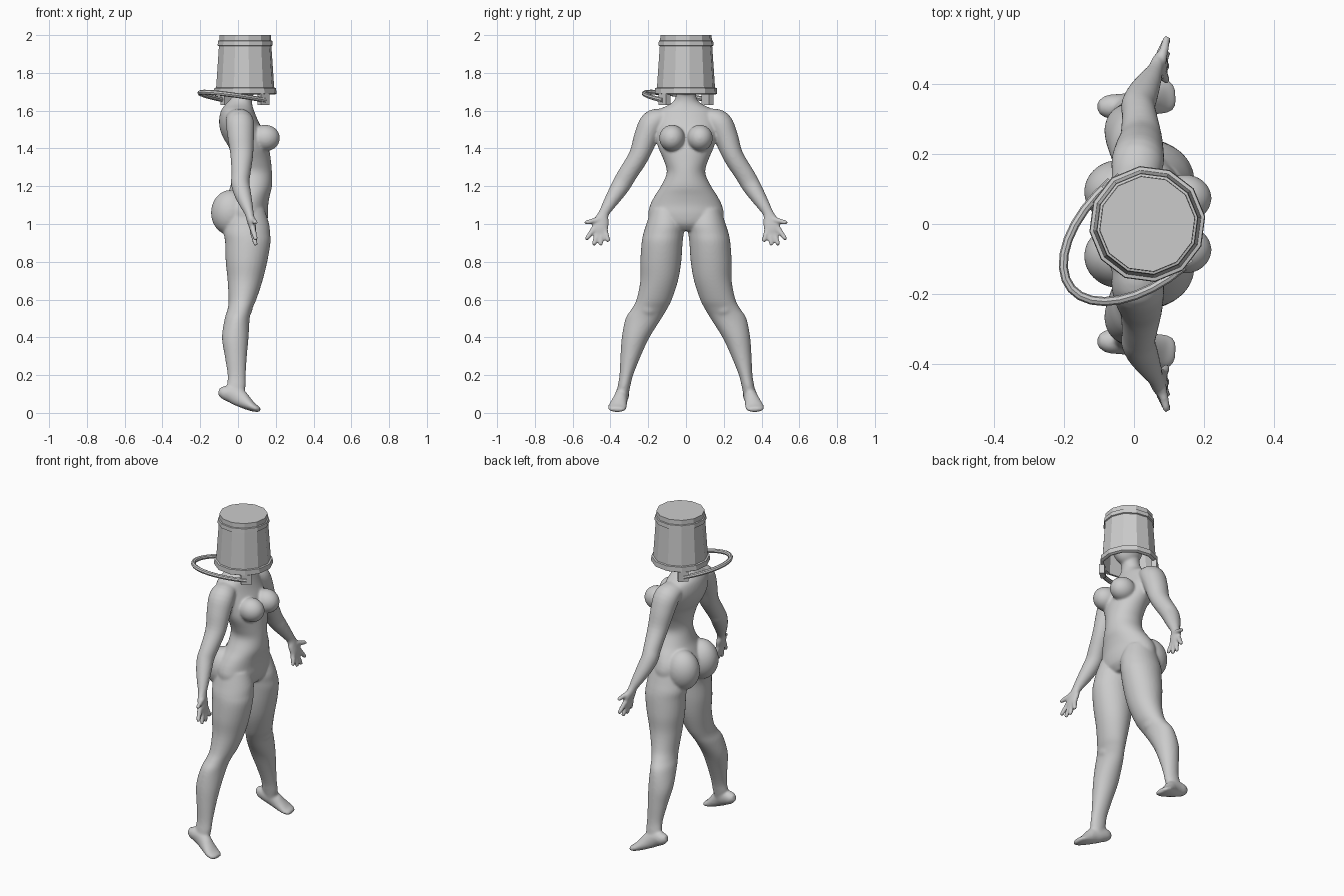
import bpy, bmesh, math
from mathutils import Vector, Matrix

if "Cube" in bpy.data.objects:
    bpy.data.objects.remove(bpy.data.objects["Cube"])

body = bmesh.new()


def spline(rows, steps=4):
    """Catmull-Rom through rows of equal length."""
    out = []
    for i in range(len(rows) - 1):
        p0, p1, p2 = rows[max(i - 1, 0)], rows[i], rows[i + 1]
        p3 = rows[min(i + 2, len(rows) - 1)]
        for k in range(steps):
            t = k / steps
            out.append([0.5 * (2 * b + (c - a) * t + (2 * a - 5 * b + 4 * c - d) * t * t
                        + (3 * b - a - 3 * c + d) * t ** 3)
                        for a, b, c, d in zip(p0, p1, p2, p3)])
    return out + [list(rows[-1])]


def skin(bm, rings, closed_ends=True):
    """Bridge a list of rings of points."""
    vs = [[bm.verts.new(p) for p in r] for r in rings]
    n = len(vs[0])
    faces = [bm.faces.new((a[j], a[(j + 1) % n], b[(j + 1) % n], b[j]))
             for a, b in zip(vs, vs[1:]) for j in range(n)]
    if closed_ends:
        faces += [bm.faces.new(vs[0]), bm.faces.new(vs[-1])]
    bmesh.ops.recalc_face_normals(bm, faces=faces)


def loft(rows, ref, axis=None, n=24):
    """Rows are x, y, z, radius along ref, radius across."""
    rows = spline(rows)
    rings = []
    for i, (x, y, z, a, b) in enumerate(rows):
        lo, hi = rows[max(i - 1, 0)], rows[min(i + 1, len(rows) - 1)]
        t = Vector(axis) if axis else (Vector(hi[:3]) - Vector(lo[:3])).normalized()
        u = Vector(ref)
        u = (u - t * u.dot(t)).normalized()
        v = t.cross(u)
        rings.append([Vector((x, y, z)) + u * a * math.cos(q) + v * b * math.sin(q)
                      for q in (2 * math.pi * k / n for k in range(n))])
    skin(body, rings)


def ball(c, r):
    m = Matrix.Translation(c) @ Matrix.Diagonal((*r, 1))
    bmesh.ops.create_uvsphere(body, u_segments=32, v_segments=20, radius=1, matrix=m)


def flat_rings(rows):
    """z, back x, front x, inner y, outer y -> loft rows."""
    return [((b + f) / 2, (i + o) / 2, z, (f - b) / 2, abs(o - i) / 2) for z, b, f, i, o in rows]


def obj(name, bm):
    me = bpy.data.meshes.new(name)
    bm.to_mesh(me)
    o = bpy.data.objects.new(name, me)
    bpy.context.collection.objects.link(o)
    return o


# torso and neck: z, back, front, half width
torso = [(1.74, -.02, .09, .052), (1.67, -.035, .075, .055), (1.635, -.065, .075, .085),
         (1.60, -.09, .085, .15), (1.55, -.10, .105, .17), (1.50, -.095, .13, .17),
         (1.45, -.075, .15, .16), (1.40, -.045, .165, .145), (1.33, -.028, .175, .115),
         (1.27, -.028, .18, .102), (1.20, -.04, .18, .133), (1.15, -.06, .168, .165),
         (1.10, -.08, .16, .19), (1.05, -.08, .16, .20), (1.0, -.07, .15, .18),
         (.965, -.03, .12, .09)]
loft(flat_rings([(z, b, f, -w, w) for z, b, f, w in torso]), (1, 0, 0), (0, 0, 1), 40)
# head under the bucket
ball((.05, 0, 1.79), (.095, .075, .11))

# leg: z, back, front, inner, outer
leg = [(1.08, -.05, .14, .03, .185), (1.0, -.07, .165, .008, .21), (.95, -.075, .17, .012, .226),
       (.9, -.068, .172, .018, .235), (.8, -.065, .155, .025, .242), (.7, -.055, .13, .042, .242),
       (.6, -.05, .097, .075, .262), (.55, -.055, .075, .10, .288), (.5, -.07, .062, .13, .32),
       (.4, -.085, .056, .193, .34), (.3, -.07, .047, .24, .347), (.2, -.055, .041, .28, .352),
       (.14, -.058, .04, .295, .362), (.09, -.045, .03, .305, .368)]
# foot and arm: x, y, z, radius along ref, radius across
foot = [(-.102, .333, .115, .018, .018), (-.075, .335, .108, .034, .036), (-.03, .337, .098, .036, .046),
        (.01, .345, .078, .037, .046), (.045, .355, .052, .044, .035), (.08, .364, .03, .05, .023),
        (.105, .366, .02, .044, .016), (.118, .367, .017, .03, .01)]
arm = [(.0, .12, 1.565, .065, .05), (.01, .175, 1.535, .075, .068), (.015, .212, 1.46, .07, .064),
       (.02, .25, 1.36, .06, .054), (.015, .312, 1.26, .05, .051), (.012, .338, 1.215, .049, .05),
       (.025, .372, 1.16, .045, .044), (.045, .41, 1.10, .034, .034), (.06, .436, 1.055, .024, .028),
       (.068, .447, 1.02, .022, .04), (.078, .455, .98, .018, .044), (.082, .458, .955, .014, .036)]
# fingers and thumb: base y, z, tip y, z
fingers = [(.46, 1.025, .538, 1.005), (.485, .98, .53, .915), (.465, .96, .49, .885),
           (.447, .96, .452, .885), (.43, .97, .41, .905)]

for s in (1, -1):
    loft(flat_rings([(z, b, f, i * s, o * s) for z, b, f, i, o in leg]), (1, 0, 0), (0, 0, 1), 32)
    loft([(x, y * s, z, a, b) for x, y, z, a, b in foot], (0, 1, 0))
    loft([(x, y * s, z, a, b) for x, y, z, a, b in arm], (1, 0, 0))
    for y0, z0, y1, z1 in fingers:
        loft([(.077 + .018 * t, s * (y0 + (y1 - y0) * t), z0 + (z1 - z0) * t, r, r)
              for t, r in ((0, .016), (.5, .014), (.9, .012), (1, .007))], (1, 0, 0), n=12)
    # chest, buttock and knee volumes
    ball((.145, .074 * s, 1.455), (.077, .068, .07))
    ball((-.04, .092 * s, 1.06), (.103, .092, .12))
    ball((.03, .2 * s, .56), (.048, .06, .06))

figure = obj("figure", body)
rm = figure.modifiers.new("merge", 'REMESH')
rm.mode, rm.voxel_size, rm.use_smooth_shade = 'VOXEL', .0065, True
sm = figure.modifiers.new("soften", 'SMOOTH')
sm.factor, sm.iterations = .5, 10

# bucket: twelve-sided hollow shell turned upside down
CX, SIDES = .038, 12
profile = [(.137, 2.0), (.138, 1.972), (.145, 1.97), (.147, 1.945), (.140, 1.942), (.155, 1.722),
           (.165, 1.72), (.167, 1.69), (.158, 1.685), (.146, 1.685), (.129, 1.98)]
bm = bmesh.new()
skin(bm, [[(CX + r * math.cos(q), r * math.sin(q), z)
           for q in (2 * math.pi * (k + .25) / SIDES for k in range(SIDES))] for r, z in profile])
obj("bucket", bm)

# swung handle: half ellipse between the two lugs
along, out = Vector((.65, -.76, 0)), Vector((-.76, -.65, 0))
bm = bmesh.new()
rings = []
for k in range(17):
    t = math.pi * k / 16
    c = Vector((CX, 0, 1.655 + .043 * math.sin(t))) + along * .16 * math.cos(t) + out * .285 * math.sin(t)
    d = (-along * .16 * math.sin(t) + out * .285 * math.cos(t)).normalized()
    side = d.cross(Vector((0, 0, 1)))
    rings.append([c + side * .013 * math.cos(q) + Vector((0, 0, .013 * math.sin(q)))
                  for q in (math.pi * j / 4 for j in range(8))])
skin(bm, rings)
obj("bucket_handle", bm)

# handle lugs under the rim
for s, name in ((1, "handle_lug_front"), (-1, "handle_lug_back")):
    bm = bmesh.new()
    p = Vector((CX, 0, 1.66)) + along * .15 * s
    m = (Matrix.Translation(p) @ Matrix.Rotation(math.atan2(along.y, along.x), 4, 'Z')
         @ Matrix.Diagonal((.03, .06, .06, 1)))
    bmesh.ops.create_cube(bm, size=1, matrix=m)
    obj(name, bm)
